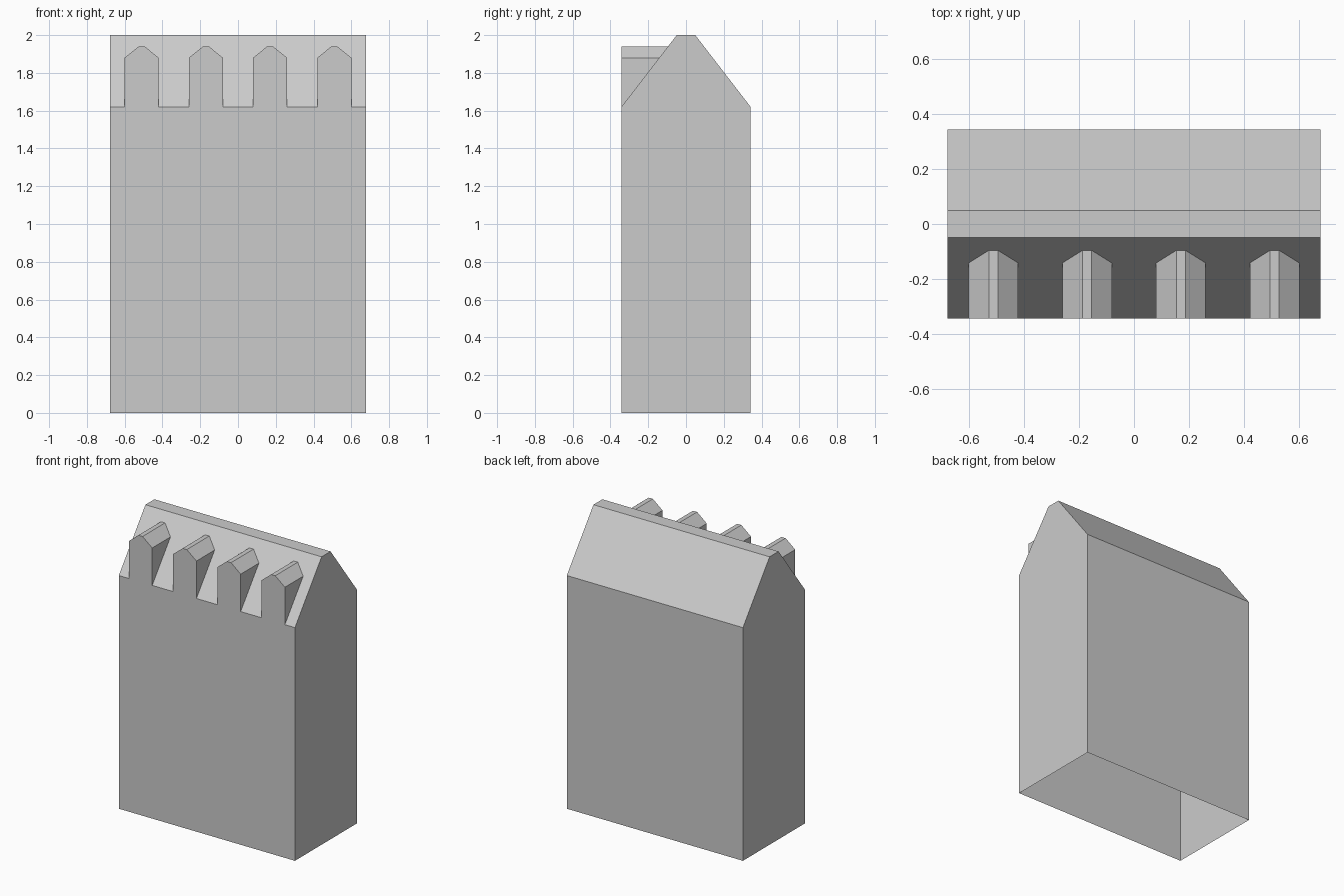
import bpy, bmesh

if "Cube" in bpy.data.objects:
    bpy.data.objects.remove(bpy.data.objects["Cube"])

W, D = 0.677, 0.342          # half width, half depth
EAVE, TOP, RIDGE = 1.62, 2.0, 0.049


def make_object(name, build):
    bm = bmesh.new()
    build(bm)
    bmesh.ops.remove_doubles(bm, verts=bm.verts, dist=1e-5)
    mesh = bpy.data.meshes.new(name)
    bm.to_mesh(mesh)
    bm.free()
    obj = bpy.data.objects.new(name, mesh)
    bpy.context.collection.objects.link(obj)
    return obj


def face(bm, points):
    bm.faces.new([bm.verts.new(p) for p in points])


# Walls and roof: gable profile swept along x, open underneath
def build_body(bm):
    profile = [(D, 0), (D, EAVE), (RIDGE, TOP), (-RIDGE, TOP), (-D, EAVE), (-D, 0)]
    face(bm, [(W, y, z) for y, z in profile])
    face(bm, [(-W, y, z) for y, z in reversed(profile)])
    for (y0, z0), (y1, z1) in zip(profile, profile[1:]):
        face(bm, [(W, y0, z0), (-W, y0, z0), (-W, y1, z1), (W, y1, z1)])


def roof_y(z):
    return -D + (z - EAVE) * (D - RIDGE) / (TOP - EAVE)


# Dormer: front profile flush with the wall, run back until it meets the roof
def build_dormer(bm, cx):
    half = [(0.09, EAVE), (0.09, 1.88), (0.016, 1.94)]
    profile = half + [(-x, z) for x, z in reversed(half)]
    face(bm, [(cx + x, -D, z) for x, z in profile])
    for (x0, z0), (x1, z1) in zip(profile, profile[1:]):
        pts = [(cx + x0, -D, z0), (cx + x0, roof_y(z0), z0),
               (cx + x1, roof_y(z1), z1), (cx + x1, -D, z1)]
        face(bm, list(dict.fromkeys(pts)))


make_object("house_body", build_body)
for i in range(4):
    make_object(f"dormer_{i + 1}", lambda bm: build_dormer(bm, -0.51 + 0.34 * i))

# Consistent outward normals on the dormers and body are set by winding order
